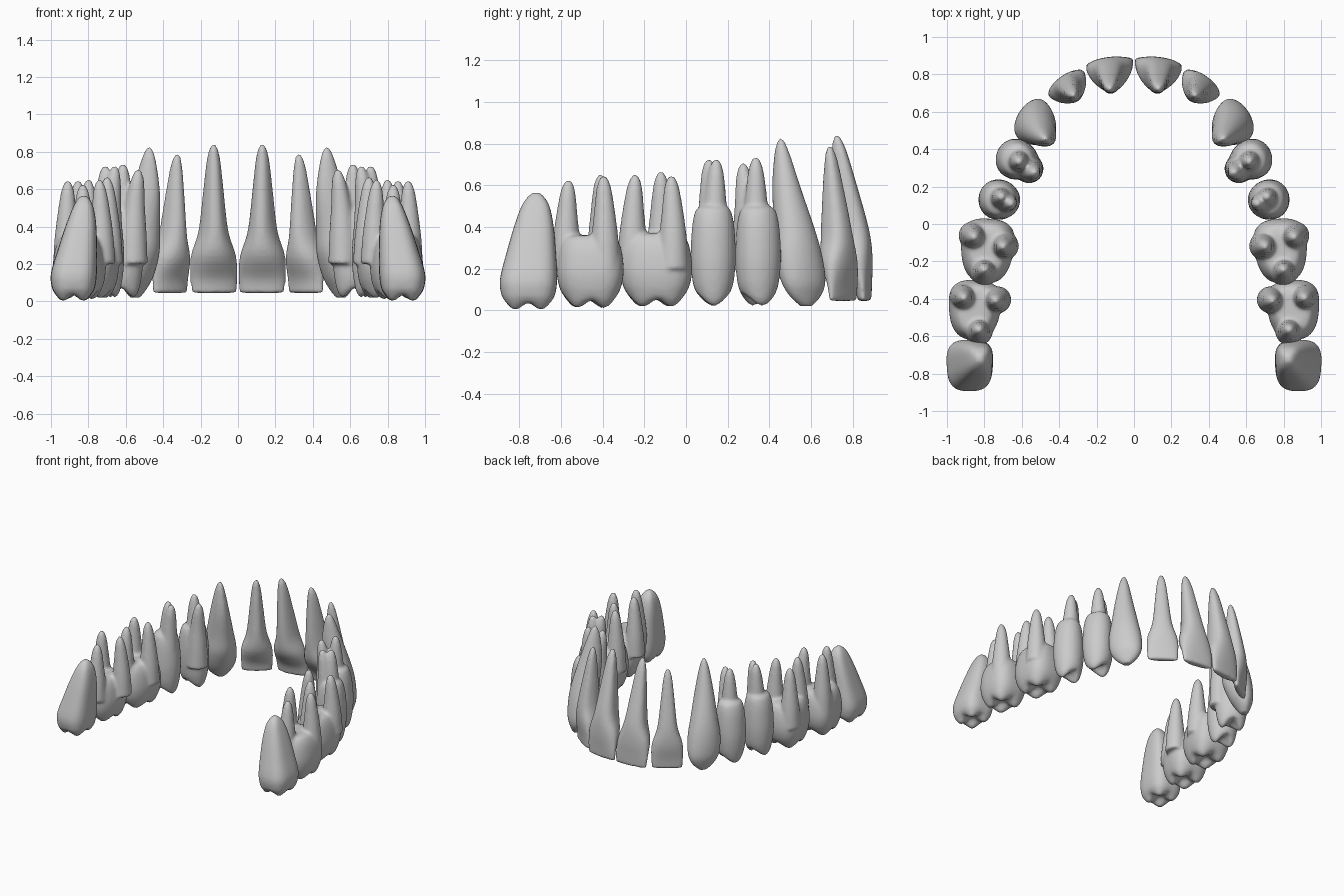
import bpy, bmesh
from math import sin, cos, pi, radians, copysign
from mathutils import Vector

if "Cube" in bpy.data.objects:
    bpy.data.objects.remove(bpy.data.objects["Cube"], do_unlink=True)

enamel = bpy.data.materials.new("grey enamel")
enamel.use_nodes = True
grey = (0.6, 0.6, 0.6, 1)
enamel.diffuse_color = grey
enamel.node_tree.nodes["Principled BSDF"].inputs["Base Color"].default_value = grey

SIDES = 40
# Profiles: height fraction, width factor, depth factor, lean towards the tip
INCISOR = [(0, .95, .28, 0), (.1, 1, .42, .07), (.25, .95, .85, .36), (.42, .62, .9, .5),
           (.7, .42, .62, .75), (.9, .28, .36, .92), (.98, .15, .18, 1), (1, .05, .06, 1)]
CANINE = [(0, .25, .25, 0), (.06, .7, .5, .05), (.15, .98, .8, .15), (.3, 1, 1, .35),
          (.46, .82, .95, .5), (.7, .55, .75, .8), (.9, .3, .42, .96), (.98, .14, .2, 1), (1, .05, .06, 1)]
BODY = [(0, .72, .8, 0), (.12, .9, .93, 0), (.4, 1, 1, 0), (.75, .94, .9, 0),
        (.95, .78, .7, 0), (1, .5, .45, 0)]
WISDOM = [(0, .8, .8, 0), (.06, .95, .95, 0), (.2, 1, 1, .05), (.45, .86, .85, .4),
          (.7, .68, .66, .75), (.88, .48, .45, .95), (.97, .25, .25, 1), (1, .1, .1, 1)]
ROOT = [(0, 1, 1, 0), (.3, .9, .9, .1), (.6, .7, .7, .35), (.85, .5, .5, .8),
        (.96, .3, .3, 1), (1, .12, .12, 1)]


def refine(keys, steps=4):
    """Catmull-Rom curve through the profile keys."""
    keys = [Vector(k) for k in keys]
    out = []
    for i in range(len(keys) - 1):
        a, b, c = keys[max(i - 1, 0)], keys[i], keys[i + 1]
        d = keys[min(i + 2, len(keys) - 1)]
        for j in range(steps):
            t = j / steps
            out.append(.5 * (2 * b + (c - a) * t + (2 * a - 5 * b + 4 * c - d) * t * t
                             + (3 * b - a - 3 * c + d) * t ** 3))
    return out + [keys[-1]]


def loft(bm, profile, base, tip, hw, hd, angle=0, square=2, taper=0, skew=0, cusps=0, cusp_h=0):
    """Closed loft from base to tip, with an optional cusped underside."""
    base, tip = Vector(base), Vector(tip)
    out = Vector((cos(radians(angle)), sin(radians(angle)), 0))
    along = Vector((out.y, -out.x, 0))

    def ring(w, d, centre, scale=1, bump=0):
        verts = []
        for i in range(SIDES):
            a = 2 * pi * i / SIDES
            u = copysign(abs(cos(a)) ** (2 / square), cos(a))
            v = copysign(abs(sin(a)) ** (2 / square), sin(a))
            p = centre + (along * u * w * (1 + taper * v) + out * v * d * (1 - skew * u)) * scale
            pattern = .3 + .7 * abs(sin(2 * a)) if cusps == 4 else abs(sin(a)) ** 1.5
            p.z -= cusp_h * bump * pattern
            verts.append(bm.verts.new(p))
        return verts

    keys = refine(profile)
    rings = []
    if cusps:
        foot = base + Vector((0, 0, cusp_h))
        for scale, bump in ((.06, 0), (.3, .25), (.5, .75), (.68, 1), (.85, .85)):
            rings.append(ring(keys[0][1] * hw, keys[0][2] * hd, foot, scale, bump))
    else:
        foot = base
    for t, w, d, lean in keys:
        centre = foot.lerp(tip, lean)
        centre.z = foot.z + (tip.z - foot.z) * t
        bump = .4 * max(0, 1 - t * 12) if cusps else 0
        rings.append(ring(w * hw, d * hd, centre, 1, bump))
    for a, b in zip(rings, rings[1:]):
        for i in range(SIDES):
            j = (i + 1) % SIDES
            bm.faces.new((a[i], a[j], b[j], b[i]))
    bm.faces.new(rings[0][::-1])
    bm.faces.new(rings[-1])


def finish(name, bm):
    """Fuse crown and roots, soften, and mirror to the other side."""
    bmesh.ops.recalc_face_normals(bm, faces=bm.faces[:])
    mesh = bpy.data.meshes.new(name)
    bm.to_mesh(mesh)
    bm.free()
    mesh.materials.append(enamel)
    obj = bpy.data.objects.new(name, mesh)
    bpy.context.collection.objects.link(obj)
    fuse = obj.modifiers.new("fuse", 'REMESH')
    fuse.mode = 'VOXEL'
    fuse.voxel_size = .011
    fuse.use_smooth_shade = True
    soft = obj.modifiers.new("soften", 'SMOOTH')
    soft.factor, soft.iterations = .5, 4
    obj.modifiers.new("other_side", 'MIRROR').use_mirror_merge = False


def single_root(name, *args, **kw):
    bm = bmesh.new()
    loft(bm, *args, **kw)
    finish(name, bm)


def many_roots(name, base, top, hw, hd, angle, tips, start_z, radius, spread, **kw):
    bm = bmesh.new()
    base = Vector(base)
    loft(bm, BODY, base, (base.x, base.y, top), hw, hd, angle, **kw)
    for tip in tips:
        tip = Vector(tip)
        start = base + (tip - base) * spread
        start.z = start_z
        loft(bm, ROOT, start, tip, radius, radius)
    finish(name, bm)


# Front teeth
single_root("central_incisors", INCISOR, (.127, .855, .045), (.13, .725, .84), .122, .1, 83,
            square=2.3, taper=.25)
single_root("lateral_incisors", INCISOR, (.36, .75, .045), (.325, .69, .79), .112, .085, 55,
            square=2.3, taper=.2)
single_root("canines", CANINE, (.55, .575, .02), (.475, .455, .825), .118, .105, 33, taper=.15)

# Premolars, each with two cusps and a pair of close roots
many_roots("first_premolars", (.622, .343, .02), .5, .108, .118, 20,
           [(.615, .335, .735), (.535, .275, .705)], .2, .078, .7, cusps=2, cusp_h=.06, taper=.1)
many_roots("second_premolars", (.72, .13, .02), .5, .108, .112, 5,
           [(.71, .145, .725), (.66, .11, .725)], .2, .078, .5, cusps=2, cusp_h=.06, taper=.05)

# Molars, each with four cusps and three spread roots
many_roots("first_molars", (.785, -.143, .015), .37, .172, .14, 4,
           [(.855, -.07, .645), (.7, -.12, .665), (.8, -.245, .65)], .2, .075, 1.12,
           square=2.7, skew=.15, cusps=4, cusp_h=.055)
many_roots("second_molars", (.852, -.46, .01), .36, .16, .138, 4,
           [(.91, -.395, .645), (.74, -.41, .65), (.83, -.565, .625)], .2, .073, 1.1,
           square=2.7, skew=.15, cusps=4, cusp_h=.055)
single_root("third_molars", WISDOM, (.88, -.757, 0), (.825, -.72, .565), .137, .122, 0,
            square=3, skew=.05, cusps=4, cusp_h=.05)
